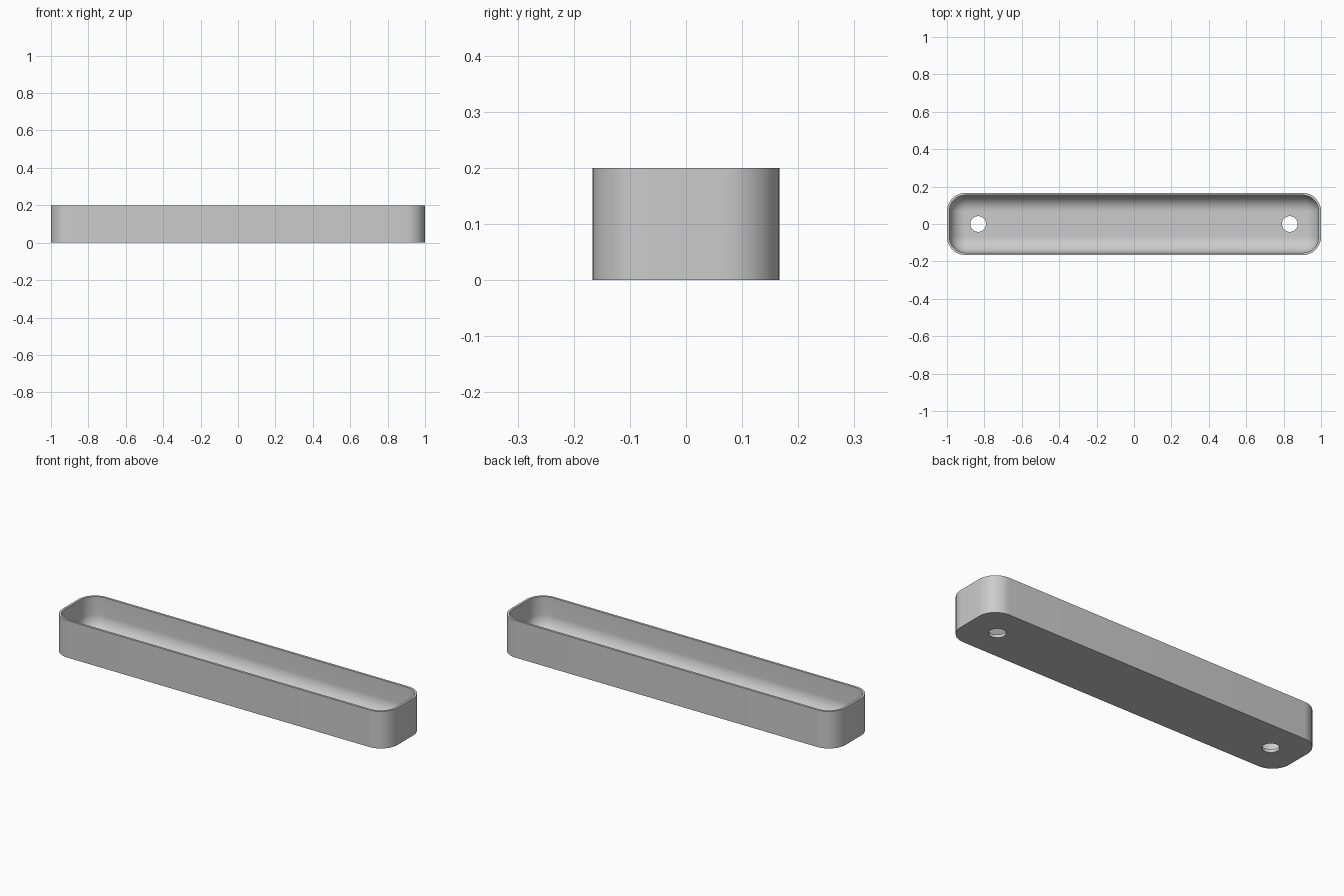
import bpy, bmesh, math

cube = bpy.data.objects.get("Cube")
if cube:
    bpy.data.objects.remove(cube, do_unlink=True)

HALF_X, HALF_Y, HEIGHT = 1.0, 0.1667, 0.2
CORNER, WALL, FLOOR = 0.1, 0.0125, 0.0167
HOLE_X, HOLE_R = 0.833, 0.042
FILLET = CORNER - WALL - 0.002
ARC, STEPS = 12, 12

grey = bpy.data.materials.new("light_grey")
grey.use_nodes = True
grey.diffuse_color = (0.6, 0.6, 0.6, 1)
grey.node_tree.nodes["Principled BSDF"].inputs["Base Color"].default_value = (0.6, 0.6, 0.6, 1)


def ring(bm, inset, z):
    """Rounded rectangle of vertices, moved inwards by inset."""
    r = CORNER - inset
    verts = []
    for k, (sx, sy) in enumerate([(1, 1), (-1, 1), (-1, -1), (1, -1)]):
        for i in range(ARC + 1):
            a = math.pi / 2 * (k + i / ARC)
            verts.append(bm.verts.new((sx * (HALF_X - CORNER) + r * math.cos(a),
                                       sy * (HALF_Y - CORNER) + r * math.sin(a), z)))
    return verts


# Tray shell: outer wall, rim, inner wall, rounded floor edge
profile = [(0, 0), (0, HEIGHT), (WALL, HEIGHT)]
for i in range(STEPS + 1):
    a = math.pi / 2 * i / STEPS
    profile.append((WALL + FILLET * (1 - math.cos(a)),
                    FLOOR + FILLET * (1 - math.sin(a))))
bm = bmesh.new()
rings = [ring(bm, *p) for p in profile]
for low, high in zip(rings, rings[1:]):
    n = len(low)
    for i in range(n):
        j = (i + 1) % n
        bm.faces.new((low[i], low[j], high[j], high[i]))
bm.faces.new(rings[0][::-1])
bm.faces.new(rings[-1])
bmesh.ops.recalc_face_normals(bm, faces=bm.faces)
mesh = bpy.data.meshes.new("tray")
bm.to_mesh(mesh)
bm.free()
mesh.materials.append(grey)
tray = bpy.data.objects.new("tray", mesh)
bpy.context.collection.objects.link(tray)

# Drain holes near both ends
for side, name in ((1, "left"), (-1, "right")):
    bpy.ops.mesh.primitive_cylinder_add(vertices=40, radius=HOLE_R, depth=0.1,
                                        location=(side * HOLE_X, 0, 0))
    cutter = bpy.context.object
    cutter.name = name + "_hole_cutter"
    cutter.data.materials.append(grey)
    cutter.hide_render = True
    cutter.hide_viewport = True
    cut = tray.modifiers.new(name + "_hole", 'BOOLEAN')
    cut.operation = 'DIFFERENCE'
    cut.solver = 'EXACT'
    cut.object = cutter

# Apply the cuts, then smooth the curved walls
bpy.context.view_layer.update()
cut_mesh = bpy.data.meshes.new_from_object(
    tray.evaluated_get(bpy.context.evaluated_depsgraph_get()))
tray.modifiers.clear()
tray.data = cut_mesh
for name in ("left", "right"):
    bpy.data.objects.remove(bpy.data.objects[name + "_hole_cutter"], do_unlink=True)
bpy.ops.object.select_all(action='DESELECT')
tray.select_set(True)
bpy.context.view_layer.objects.active = tray
bpy.ops.object.shade_smooth_by_angle(angle=math.radians(30))
